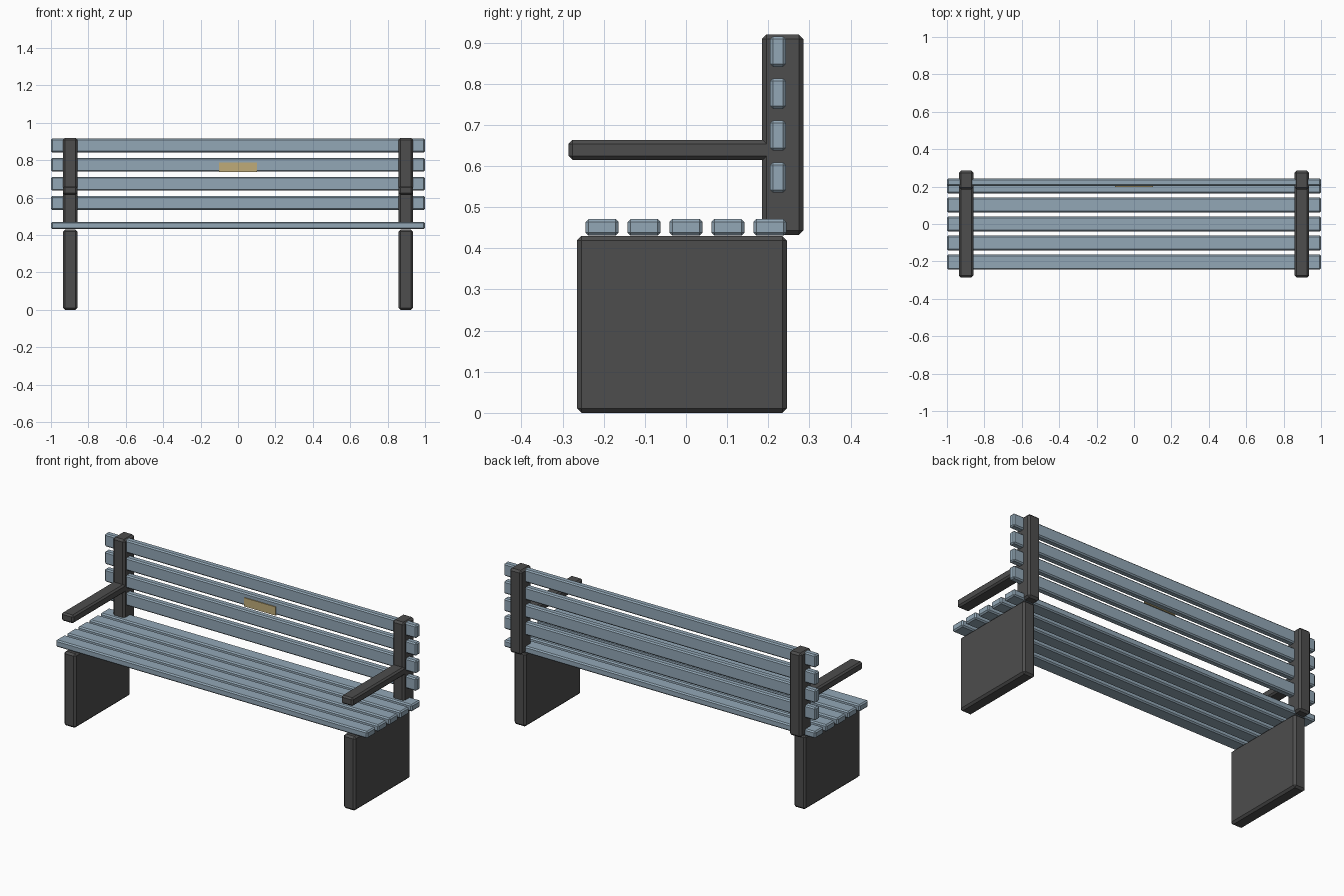
import bpy
import bmesh
from mathutils import Vector

default = bpy.data.objects.get("Cube")
if default:
    bpy.data.objects.remove(default, do_unlink=True)


def make_material(name, rgb):
    mat = bpy.data.materials.new(name)
    mat.use_nodes = True
    color = (*rgb, 1.0)
    mat.diffuse_color = color
    bsdf = next(n for n in mat.node_tree.nodes if n.type == 'BSDF_PRINCIPLED')
    bsdf.inputs["Base Color"].default_value = color
    return mat


SLAT = make_material("blue grey slats", (0.29, 0.39, 0.47))
FRAME = make_material("dark grey frame", (0.075, 0.075, 0.075))
BRASS = make_material("brass plaque", (0.52, 0.41, 0.19))


def box(name, low, high, mat, bevel=0.0):
    """Box between two corners, with chamfered edges."""
    low, high = Vector(low), Vector(high)
    center, size = (low + high) / 2, high - low
    bm = bmesh.new()
    bmesh.ops.create_cube(bm, size=1)
    bmesh.ops.scale(bm, vec=size, verts=bm.verts)
    if bevel:
        bmesh.ops.bevel(bm, geom=bm.edges[:], offset=bevel, segments=1,
                        affect='EDGES')
    mesh = bpy.data.meshes.new(name)
    bm.to_mesh(mesh)
    bm.free()
    mesh.materials.append(mat)
    obj = bpy.data.objects.new(name, mesh)
    obj.location = center
    bpy.context.collection.objects.link(obj)
    return obj


# Side frames: leg panel, back post and armrest
for side, x in (("left", 0.897), ("right", -0.897)):
    x0, x1 = x - 0.038, x + 0.038
    box(side + "_leg_panel", (x0, -0.265, 0), (x1, 0.245, 0.43), FRAME, 0.011)
    box(side + "_back_post", (x0, 0.185, 0.432), (x1, 0.285, 0.92), FRAME, 0.011)
    box(side + "_armrest", (x0, -0.285, 0.615), (x1, 0.205, 0.663), FRAME, 0.009)

# Seat slats
for i in range(5):
    y = (i - 2) * 0.102
    box(f"seat_slat_{i + 1}", (-1, y - 0.04, 0.431), (1, y + 0.04, 0.471),
        SLAT, 0.007)

# Backrest slats
for i in range(4):
    z = 0.572 + i * 0.102
    box(f"back_slat_{i + 1}", (-1, 0.204, z - 0.037), (1, 0.243, z + 0.037),
        SLAT, 0.007)

# Small plaque on the backrest
box("plaque", (-0.102, 0.199, 0.737), (0.102, 0.206, 0.787), BRASS)
